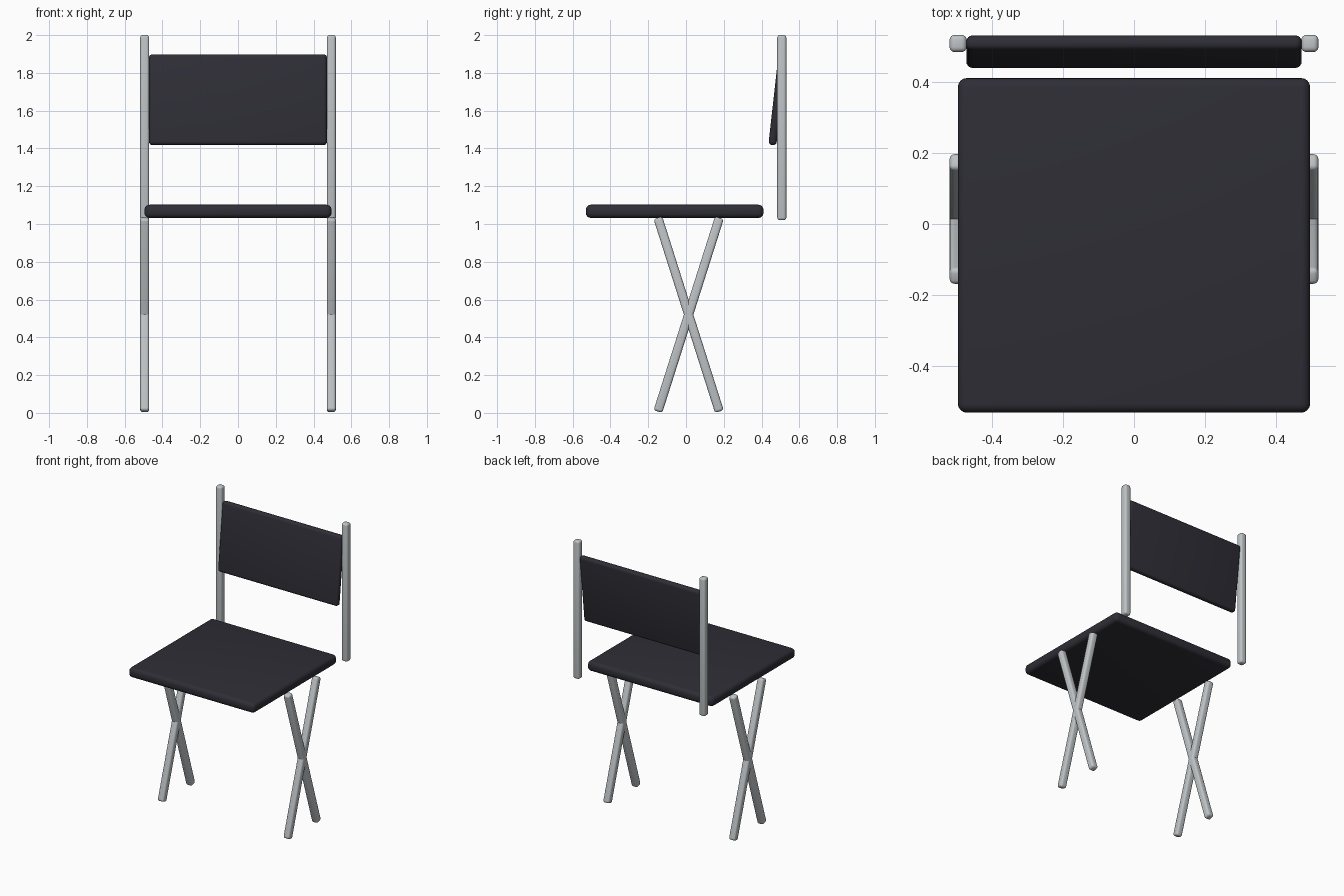
import bpy
import math

cube = bpy.data.objects.get("Cube")
if cube:
    bpy.data.objects.remove(cube, do_unlink=True)


def make_material(name, rgb, roughness):
    mat = bpy.data.materials.new(name)
    mat.use_nodes = True
    color = (*rgb, 1.0)
    mat.diffuse_color = color
    bsdf = next(n for n in mat.node_tree.nodes if n.type == 'BSDF_PRINCIPLED')
    bsdf.inputs["Base Color"].default_value = color
    bsdf.inputs["Roughness"].default_value = roughness
    return mat


def rounded_box(name, size, location, mat, radius, tilt=0.0):
    """Box with softened edges, tilted about the x axis."""
    bpy.ops.mesh.primitive_cube_add(size=1, location=location)
    obj = bpy.context.object
    obj.name = name
    obj.scale = size
    bpy.ops.object.transform_apply(location=False, rotation=False, scale=True)
    obj.rotation_euler.x = tilt
    obj.data.materials.append(mat)
    bevel = obj.modifiers.new("Soft edges", 'BEVEL')
    bevel.width = radius
    bevel.segments = 4
    bpy.ops.object.modifier_apply(modifier=bevel.name)
    bpy.ops.object.shade_smooth_by_angle(angle=math.radians(35))
    return obj


fabric = make_material("dark_upholstery", (0.028, 0.027, 0.037), 0.7)
metal = make_material("light_grey_metal", (0.52, 0.55, 0.565), 0.4)

TUBE = 0.048
SIDE_X = 0.494

# Seat cushion and tilted backrest
rounded_box("seat", (0.99, 0.94, 0.07), (0, -0.06, 1.067), fabric, 0.026)
rounded_box("backrest", (0.942, 0.042, 0.483), (0, 0.484, 1.658), fabric, 0.018,
            tilt=-math.radians(6.4))

# Upright posts and crossed legs on both sides
leg_angle = math.radians(17.6)
for side, sign in (("left", 1), ("right", -1)):
    x = sign * SIDE_X
    rounded_box(f"{side}_back_post", (TUBE, TUBE, 0.98), (x, 0.507, 1.51), metal, 0.014)
    for end, lean in (("front", 1), ("rear", -1)):
        rounded_box(f"{side}_{end}_leg", (TUBE, TUBE, 1.076), (x, 0.014, 0.52),
                    metal, 0.014, tilt=lean * leg_angle)
